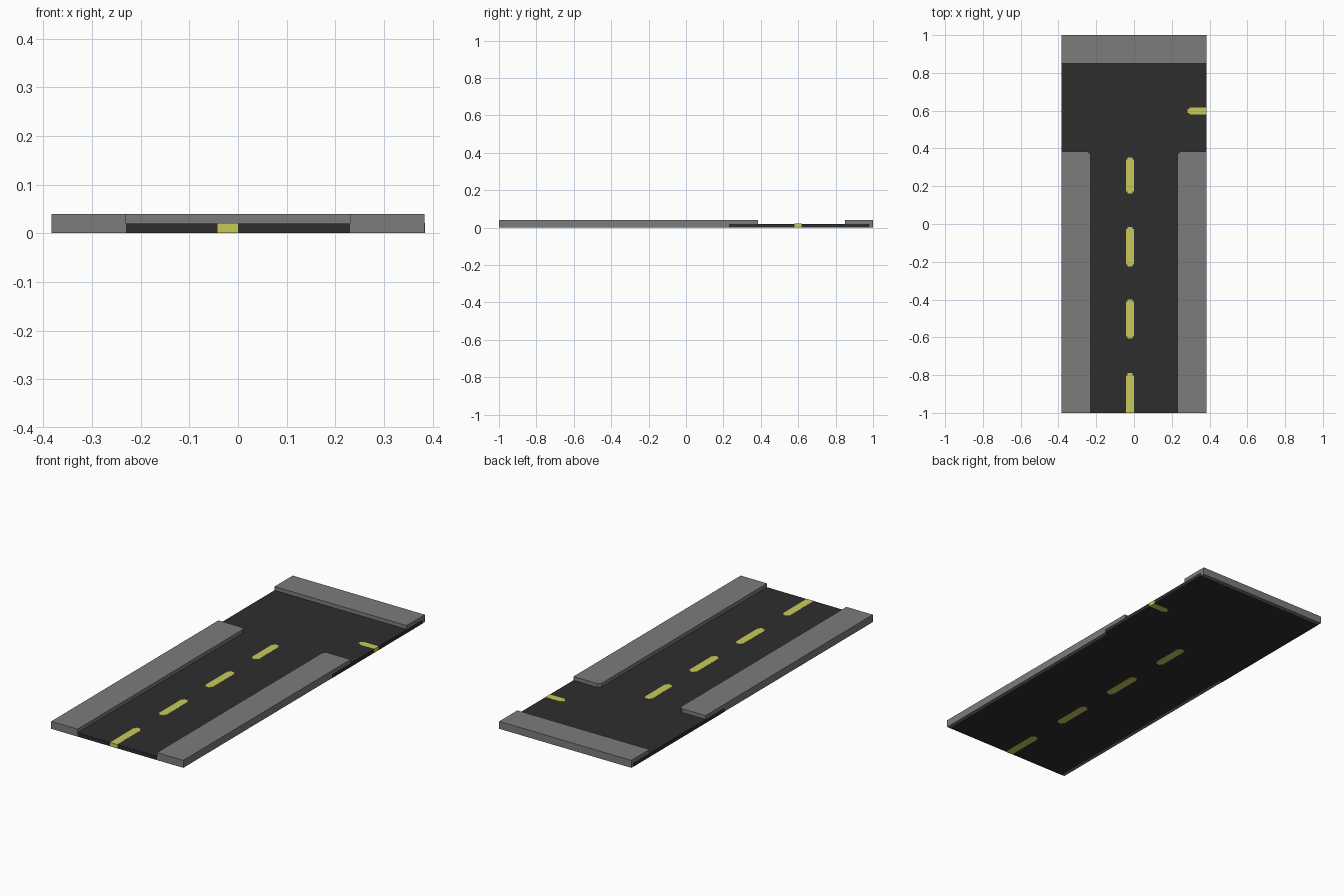
import bpy
import bmesh

if "Cube" in bpy.data.objects:
    bpy.data.objects.remove(bpy.data.objects["Cube"])


def material(name, rgb):
    m = bpy.data.materials.new(name)
    m.diffuse_color = (*rgb, 1)
    m.use_nodes = True
    m.node_tree.nodes["Principled BSDF"].inputs["Base Color"].default_value = m.diffuse_color
    return m


GREY = material("pavement grey", (0.2, 0.2, 0.2))
BLACK = material("asphalt black", (0.027, 0.027, 0.027))
YELLOW = material("line yellow", (0.58, 0.59, 0.105))


def prism(name, outline, z0, z1, mat):
    """Extrude a flat outline from z0 up to z1."""
    bm = bmesh.new()
    face = bm.faces.new([bm.verts.new((x, y, z0)) for x, y in outline])
    top = bmesh.ops.extrude_face_region(bm, geom=[face])["geom"]
    verts = [v for v in top if isinstance(v, bmesh.types.BMVert)]
    bmesh.ops.translate(bm, verts=verts, vec=(0, 0, z1 - z0))
    bmesh.ops.recalc_face_normals(bm, faces=bm.faces)
    me = bpy.data.meshes.new(name)
    bm.to_mesh(me)
    bm.free()
    me.materials.append(mat)
    ob = bpy.data.objects.new(name, me)
    bpy.context.collection.objects.link(ob)
    return ob


W, INNER, END, C = 0.383, 0.23, 0.385, 0.015   # half width, kerb line, kerb end, corner cut

# Pavements on both sides of the stem, inner corner cut off
for side, s in (("left", -1), ("right", 1)):
    prism(f"{side}_pavement",
          [(s * W, -1), (s * INNER, -1), (s * INNER, END - C),
           (s * (INNER + C), END), (s * W, END)], 0.001, 0.04, GREY)

# Pavement across the far end
prism("back_pavement", [(-W, 0.85), (W, 0.85), (W, 1), (-W, 1)], 0.001, 0.04, GREY)

# T-shaped road slab, running under the pavements
E, S = W + 0.0006, 0.365
prism("road", [(-S, -0.9995), (S, -0.9995), (S, 0.23), (E, 0.23), (E, 0.98),
               (-E, 0.98), (-E, 0.23), (-S, 0.23)], 0.0005, 0.02, BLACK)


def dash(name, a0, a1, b0, b1, along_x=False, start_tip=True, end_tip=True):
    """Lane marking through the slab, with stepped narrow tips."""
    t, n = 0.011, 0.008
    pts = []
    pts += [(b0, a0 + t), (b0 + n, a0 + t), (b0 + n, a0), (b1 - n, a0),
            (b1 - n, a0 + t), (b1, a0 + t)] if start_tip else [(b0, a0), (b1, a0)]
    pts += [(b1, a1 - t), (b1 - n, a1 - t), (b1 - n, a1), (b0 + n, a1),
            (b0 + n, a1 - t), (b0, a1 - t)] if end_tip else [(b1, a1), (b0, a1)]
    if along_x:
        pts = [(y, x) for x, y in pts]
    prism(name, pts, 0.0, 0.0206, YELLOW)


# Lane markings down the stem, then one on the side arm
for i, (y0, y1) in enumerate([(-1, -0.79), (-0.607, -0.4), (-0.225, -0.015), (0.162, 0.353)]):
    dash(f"lane_dash_{i + 1}", y0, y1, -0.042, 0, start_tip=i > 0)
dash("side_dash", 0.284, W + 0.001, 0.58, 0.617, along_x=True, end_tip=False)
